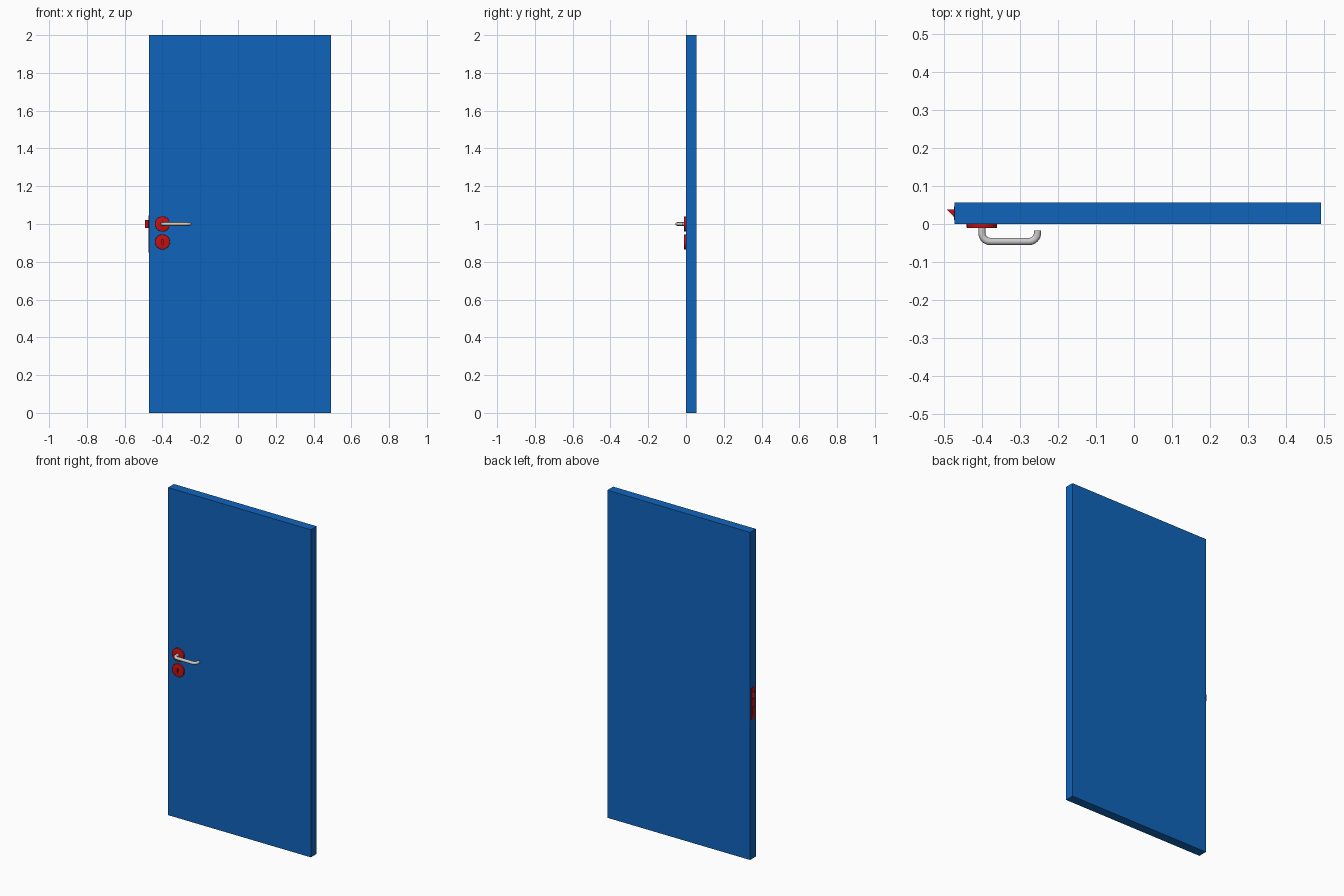
import bpy, bmesh, math
from mathutils import Matrix

if "Cube" in bpy.data.objects:
    bpy.data.objects.remove(bpy.data.objects["Cube"])


def material(name, rgb):
    m = bpy.data.materials.new(name)
    m.diffuse_color = (*rgb, 1)
    m.use_nodes = True
    m.node_tree.nodes["Principled BSDF"].inputs["Base Color"].default_value = m.diffuse_color
    return m


BLUE = material("blue_paint", (0.005, 0.13, 0.5))
RED = material("red_metal", (0.55, 0.006, 0.006))


def add(name, bm, mat=None):
    bmesh.ops.recalc_face_normals(bm, faces=bm.faces)
    me = bpy.data.meshes.new(name)
    bm.to_mesh(me)
    bm.free()
    ob = bpy.data.objects.new(name, me)
    bpy.context.collection.objects.link(ob)
    if mat:
        me.materials.append(mat)
    return ob


def smooth(ob):
    bpy.ops.object.select_all(action='DESELECT')
    ob.select_set(True)
    bpy.context.view_layer.objects.active = ob
    bpy.ops.object.shade_smooth_by_angle(angle=math.radians(35))


def prism(name, pts, vec, mat=None):
    bm = bmesh.new()
    face = bm.faces.new([bm.verts.new(p) for p in pts])
    new = bmesh.ops.extrude_face_region(bm, geom=[face])['geom']
    bmesh.ops.translate(bm, vec=vec, verts=[g for g in new if isinstance(g, bmesh.types.BMVert)])
    return add(name, bm, mat)


def box(name, x, y, z, mat):
    pts = [(x[0], y[0], z[0]), (x[1], y[0], z[0]), (x[1], y[1], z[0]), (x[0], y[1], z[0])]
    return prism(name, pts, (0, 0, z[1] - z[0]), mat)


def rosette(name, z, bevel):
    bm = bmesh.new()
    bmesh.ops.create_cone(bm, cap_ends=True, segments=48, radius1=0.04, radius2=0.04, depth=0.011,
                          matrix=Matrix.Translation((-0.4, -0.0055, z)) @ Matrix.Rotation(math.pi / 2, 4, 'X'))
    rim = [e for e in bm.edges if all(v.co.y < -0.01 for v in e.verts)]
    bmesh.ops.bevel(bm, geom=rim, offset=bevel, segments=2, profile=0.5, affect='EDGES')
    return add(name, bm, RED)


# Door leaf
box("door_leaf", (-0.472, 0.492), (0, 0.056), (0, 2), BLUE)

# Edge plate, sloped latch and lock bolt
box("edge_plate", (-0.473, -0.46), (0.01, 0.046), (0.85, 1.045), RED)
prism("latch", [(-0.472, 0.018, 0.98), (-0.46, 0.018, 0.98), (-0.46, 0.038, 0.98),
                (-0.492, 0.038, 0.98)], (0, 0, 0.04), RED)
box("lock_bolt", (-0.475, -0.46), (0.018, 0.038), (0.88, 0.925), RED)

# Round plates behind the handle and around the keyhole
smooth(rosette("handle_rosette", 1.0, 0.0015))
key = rosette("keyhole_rosette", 0.905, 0.003)

# Keyhole cutter: round head with a straight slot below
head = [(-0.4 + 0.006 * math.cos(a), -0.02, 0.912 + 0.006 * math.sin(a))
        for a in [math.radians(-50 + i * 280 / 16) for i in range(17)]]
slot = [(-0.4035, -0.02, 0.89), (-0.3965, -0.02, 0.89)]
cutter = prism("keyhole_cutter", head + slot, (0, 0.017, 0))
cutter.hide_render = True
cutter.hide_set(True)
cut = key.modifiers.new("keyhole", 'BOOLEAN')
cut.object = cutter
cut.operation = 'DIFFERENCE'
cut.solver = 'EXACT'
smooth(key)

# Lever handle: round bar with two rounded corners
R, Y, X0, X1 = 0.022, -0.046, -0.4, -0.254
path = [(X0, 0.0)]
for cx, start in ((X0 + R, 180), (X1 - R, 270)):
    path += [(cx + R * math.cos(math.radians(start + 90 * i / 8)),
              Y + R + R * math.sin(math.radians(start + 90 * i / 8))) for i in range(9)]
path.append((X1, -0.017))
cu = bpy.data.curves.new("lever_handle", 'CURVE')
cu.dimensions = '3D'
cu.bevel_depth = 0.0095
cu.bevel_resolution = 4
cu.use_fill_caps = True
sp = cu.splines.new('POLY')
sp.points.add(len(path) - 1)
for p, (x, y) in zip(sp.points, path):
    p.co = (x, y, 1.0, 1)
handle = bpy.data.objects.new("lever_handle", cu)
bpy.context.collection.objects.link(handle)
bpy.ops.object.select_all(action='DESELECT')
handle.select_set(True)
bpy.context.view_layer.objects.active = handle
bpy.ops.object.convert(target='MESH')
smooth(bpy.context.view_layer.objects.active)
